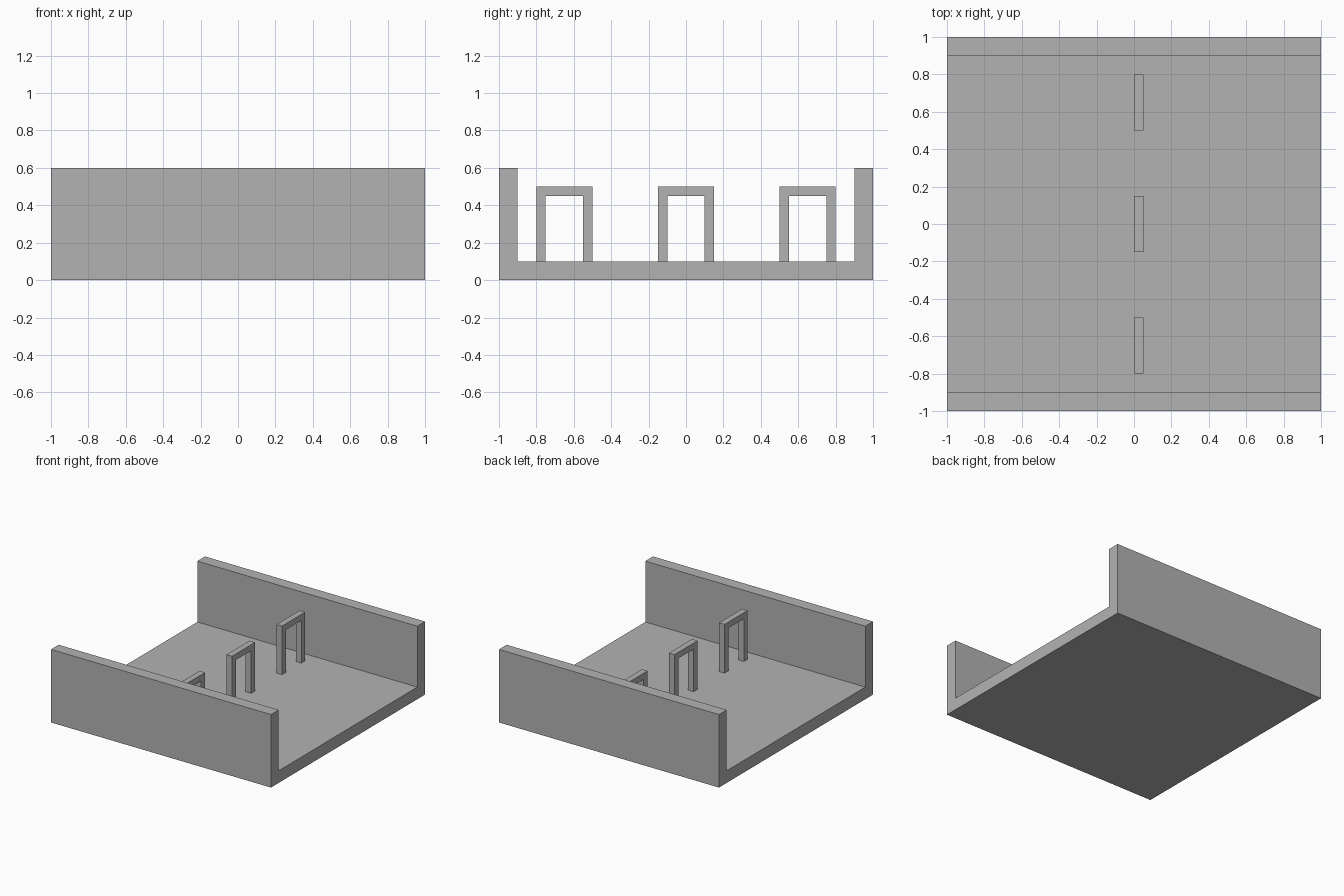
import bpy
import bmesh

cube = bpy.data.objects.get("Cube")
if cube:
    bpy.data.objects.remove(cube, do_unlink=True)

grey = bpy.data.materials.new("plain grey")
grey.use_nodes = True
COLOUR = (0.45, 0.45, 0.45, 1)
grey.diffuse_color = COLOUR
grey.node_tree.nodes["Principled BSDF"].inputs["Base Color"].default_value = COLOUR


def extrude_profile(name, profile, x0, x1):
    """Extrude a closed (y, z) outline along x from x0 to x1."""
    bm = bmesh.new()
    face = bm.faces.new([bm.verts.new((x0, y, z)) for y, z in profile])
    extruded = bmesh.ops.extrude_face_region(bm, geom=[face])["geom"]
    verts = [v for v in extruded if isinstance(v, bmesh.types.BMVert)]
    bmesh.ops.translate(bm, verts=verts, vec=(x1 - x0, 0, 0))
    bmesh.ops.recalc_face_normals(bm, faces=bm.faces)
    mesh = bpy.data.meshes.new(name)
    bm.to_mesh(mesh)
    bm.free()
    mesh.materials.append(grey)
    obj = bpy.data.objects.new(name, mesh)
    bpy.context.collection.objects.link(obj)
    return obj


def mirrored(half):
    """Complete a half outline by mirroring it across y = 0."""
    return half + [(-y, z) for y, z in reversed(half)]


# Floor with its two side walls, one channel section
extrude_profile("channel_base", mirrored([(1, 0), (1, 0.6), (0.9, 0.6), (0.9, 0.1)]), -1, 1)

# Three square arches standing on the floor
arch_half = [(0.1, 0.1), (0.15, 0.1), (0.15, 0.5)]
arch_outline = mirrored(arch_half) + [(-0.1, 0.1), (-0.1, 0.45), (0.1, 0.45)]
arch_outline = list(dict.fromkeys(arch_outline))
for label, y in (("front", -0.65), ("middle", 0), ("back", 0.65)):
    arch = extrude_profile(label + "_arch", arch_outline, 0, 0.05)
    arch.location.y = y
